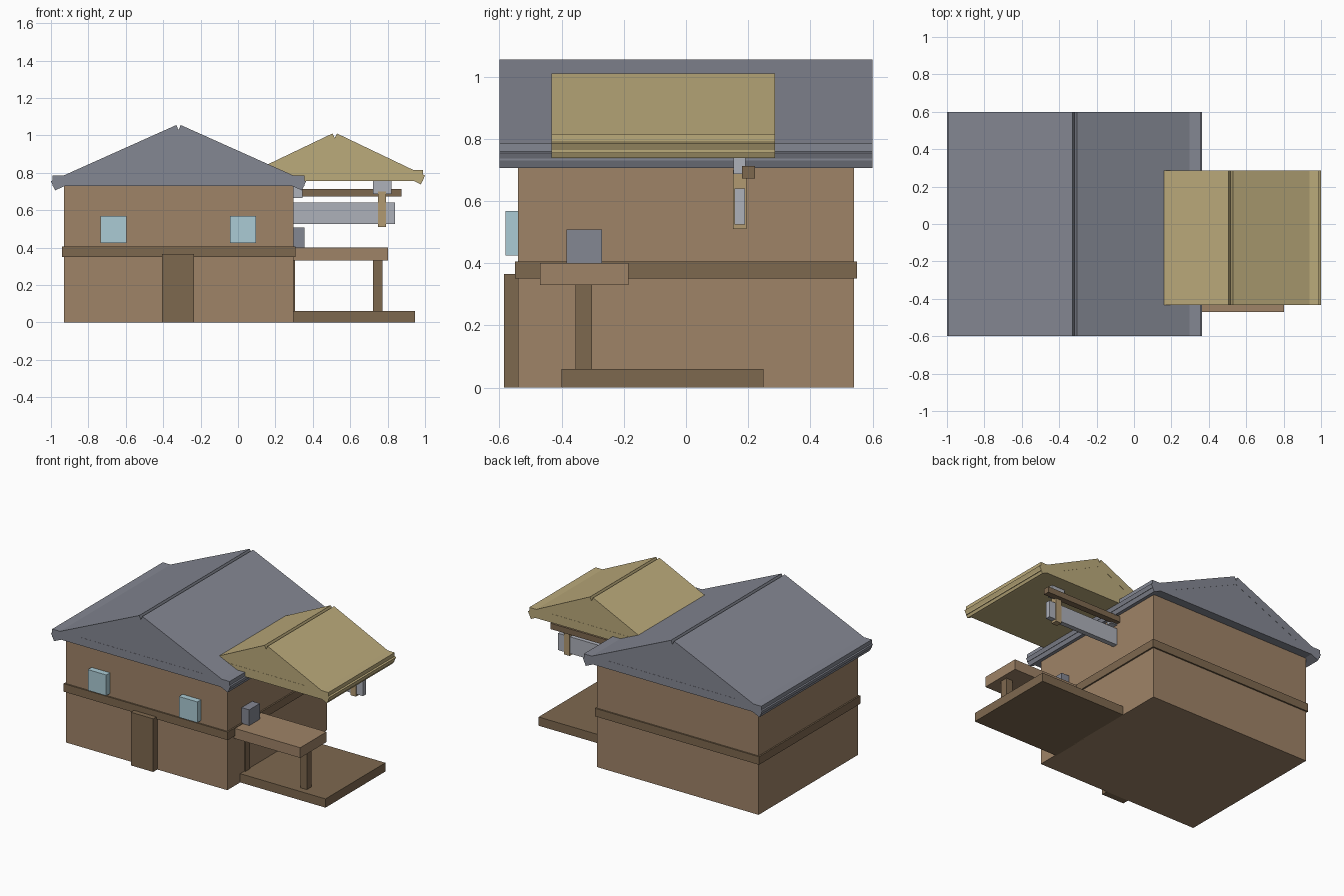
import bpy, bmesh
from mathutils import Vector

if "Cube" in bpy.data.objects:
    bpy.data.objects.remove(bpy.data.objects["Cube"])


def material(name, rgb):
    m = bpy.data.materials.new(name)
    m.diffuse_color = (*[(c / 255) ** 2.2 for c in rgb], 1)
    m.use_nodes = True
    m.node_tree.nodes["Principled BSDF"].inputs["Base Color"].default_value = m.diffuse_color
    return m


WALL = material("wall_brown", (157, 130, 103))
DARK = material("dark_wood", (125, 104, 80))
SLATE = material("slate", (131, 134, 145))
STRAW = material("straw", (186, 169, 122))
GLASS = material("glass", (170, 202, 212))
STEEL = material("pale_grey", (172, 175, 184))
TAN = material("tan_wood", (176, 152, 112))


def prism(name, profile, y0, y1, mat):
    """Extrude an (x, z) profile from y0 to y1."""
    bm = bmesh.new()
    face = bm.faces.new([bm.verts.new((x, y0, z)) for x, z in profile])
    ext = bmesh.ops.extrude_face_region(bm, geom=[face])["geom"]
    bmesh.ops.translate(bm, vec=(0, y1 - y0, 0),
                        verts=[v for v in ext if isinstance(v, bmesh.types.BMVert)])
    bmesh.ops.recalc_face_normals(bm, faces=bm.faces)
    mesh = bpy.data.meshes.new(name)
    bm.to_mesh(mesh)
    bm.free()
    mesh.materials.append(mat)
    ob = bpy.data.objects.new(name, mesh)
    bpy.context.collection.objects.link(ob)
    return ob


def box(name, x0, x1, y0, y1, z0, z1, mat):
    return prism(name, [(x0, z0), (x1, z0), (x1, z1), (x0, z1)], y0, y1, mat)


def gable_roof(name, cx, y0, y1, ridge, eave, half_base, z0, z1, thick, mat):
    """Flat base, gable infill and two tilted slabs; ridge and eave are
    (offset from cx, z) points on the top of the right-hand slab."""
    box(name + "_base", cx - half_base, cx + half_base, y0, y1, z0, z1, mat)
    a, b = Vector(ridge), Vector(eave)
    d = (b - a).normalized()
    n = Vector((d.y, -d.x)) * thick
    slab = [a, b, b + n, a + n]
    for side, s in (("left", -1), ("right", 1)):
        prism(f"{name}_slab_{side}", [(cx + s * p.x, p.y) for p in slab], y0, y1, mat)
    # infill follows the underside of the slabs
    under = a + n
    slope = d.y / d.x
    peak = under.y - slope * under.x
    half = (z1 - peak) / slope
    prism(name + "_gable", [(cx - half, z1), (cx + half, z1), (cx, peak)],
          y0 + 0.001, y1 - 0.001, mat)


# House body
box("walls", -0.93, 0.297, -0.54, 0.54, 0, 0.735, WALL)
box("floor_band", -0.94, 0.307, -0.55, 0.55, 0.35, 0.405, DARK)
box("front_door", -0.405, -0.235, -0.585, -0.53, 0, 0.365, DARK)
for i, x in enumerate((-0.665, 0.027)):
    box(f"front_window_{i + 1}", x - 0.07, x + 0.07, -0.58, -0.53, 0.425, 0.568, GLASS)

# Roofs
gable_roof("main_roof", -0.318, -0.6, 0.6, (0.012, 1.055), (0.682, 0.755),
           0.674, 0.73, 0.785, 0.054, SLATE)
gable_roof("side_roof", 0.517, -0.433, 0.287, (0.012, 1.01), (0.483, 0.785),
           0.473, 0.755, 0.815, 0.052, STRAW)

# Side deck and balcony
box("deck", 0.29, 0.945, -0.40, 0.25, 0, 0.06, DARK)
box("balcony", 0.29, 0.802, -0.47, -0.185, 0.33, 0.40, WALL)
for i, x in enumerate((0.28, 0.747)):
    box(f"balcony_post_{i + 1}", x - 0.025, x + 0.025, -0.355, -0.303, 0.02, 0.335, DARK)
box("balcony_block", 0.28, 0.355, -0.385, -0.27, 0.40, 0.508, SLATE)

# Hanging sign under the side roof
box("sign_rail", 0.28, 0.875, 0.18, 0.222, 0.672, 0.712, DARK)
box("sign_board", 0.28, 0.84, 0.156, 0.19, 0.525, 0.64, STEEL)
box("sign_hanger", 0.748, 0.79, 0.151, 0.194, 0.51, 0.70, TAN)
box("outer_bracket", 0.722, 0.82, 0.152, 0.192, 0.687, 0.758, STEEL)
box("wall_bracket", 0.25, 0.345, 0.152, 0.192, 0.665, 0.758, STEEL)
